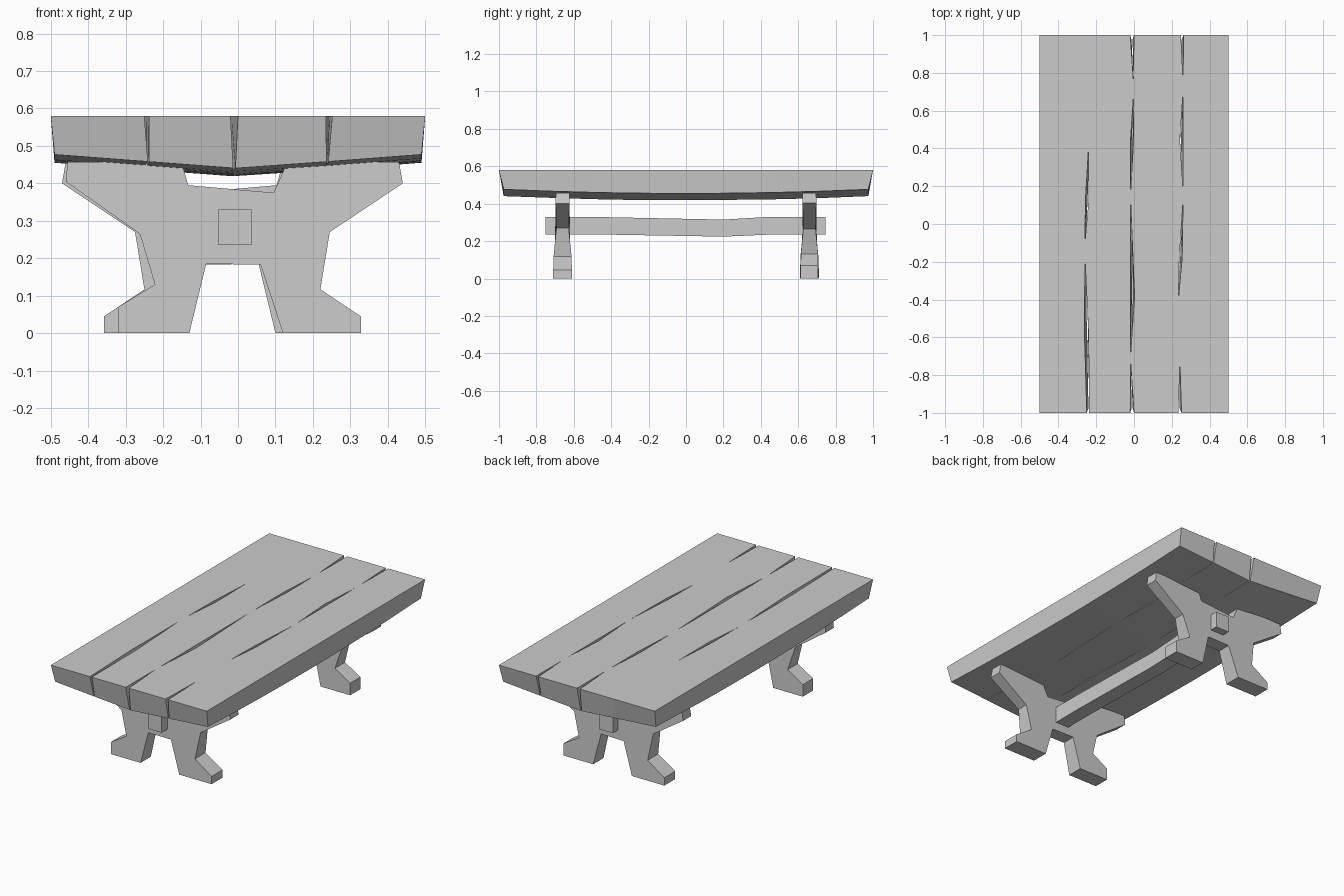
import bpy, bmesh

if "Cube" in bpy.data.objects:
    bpy.data.objects.remove(bpy.data.objects["Cube"])


def finish(bm, name):
    bmesh.ops.recalc_face_normals(bm, faces=bm.faces)
    me = bpy.data.meshes.new(name)
    bm.to_mesh(me)
    bm.free()
    ob = bpy.data.objects.new(name, me)
    bpy.context.collection.objects.link(ob)
    return ob


def loft(rings, name):
    """Join closed rings of equal size and cap both ends."""
    bm = bmesh.new()
    vs = [[bm.verts.new(p) for p in r] for r in rings]
    n = len(vs[0])
    for a, b in zip(vs, vs[1:]):
        for i in range(n):
            j = (i + 1) % n
            bm.faces.new((a[i], a[j], b[j], b[i]))
    bm.faces.new(vs[0])
    bm.faces.new(vs[-1])
    return finish(bm, name)


# Seams between planks: (y, left edge x, right edge x); a crack is where they differ
seams = [
    [(-1, -.5, -.5), (1, -.5, -.5)],
    [(-1, -.25, -.238), (-.6, -.262, -.24), (-.17, -.26, -.26), (-.1, -.26, -.26),
     (.13, -.257, -.24), (.42, -.24, -.24), (1, -.24, -.24)],
    [(-1, -.02, 0), (-.73, -.018, -.018), (-.69, -.018, -.018), (-.38, -.018, .003),
     (.12, -.018, -.018), (.17, -.018, -.018), (.45, -.018, -.002), (.69, -.002, -.002),
     (.74, -.002, -.002), (1, -.02, -.001)],
    [(-1, .235, .252), (-.73, .243, .243), (-.40, .235, .235), (-.18, .24, .255),
     (.13, .26, .26), (.17, .26, .26), (.45, .243, .26), (.70, .26, .26),
     (.75, .26, .26), (1, .248, .262)],
    [(-1, .5, .5), (1, .5, .5)],
]


def seam_at(seam, y):
    for (y0, a0, b0), (y1, a1, b1) in zip(seam, seam[1:]):
        if y <= y1:
            t = (y - y0) / (y1 - y0)
            return a0 + (a1 - a0) * t, b0 + (b1 - b0) * t


def under(x, y):
    """Point of the bowed underside below (x, y)."""
    return (x * .98, y * .975, .418 + .037 * abs(x) / .5 + .022 * y * y)


# Table top planks
for k in range(4):
    left, right = seams[k], seams[k + 1]
    ys = sorted({p[0] for p in left + right} | {-.5, 0, .5})
    rings = []
    for y in ys:
        l0, x0 = seam_at(left, y)
        x1, r1 = seam_at(right, y)
        # cracks narrow towards the underside
        b0 = x0 - (x0 - l0) * .35
        b1 = x1 + (r1 - x1) * .35
        rings.append([(x0, y, .58), (x1, y, .58), under(b1, y), under(b0, y)])
    loft(rings, f"top_plank_{k + 1}")

# Trestle outline: (x, z, half thickness)
outline = [
    (-.32, 0, .047), (-.13, 0, .047), (-.085, .185, .04), (.06, .183, .04),
    (.12, 0, .05), (.328, 0, .05), (.328, .045, .05), (.22, .117, .048),
    (.245, .27, .033), (.44, .40, .037), (.43, .457, .036), (.13, .457, .036),
    (.12, .43, .036), (.095, .375, .038), (-.133, .395, .038), (-.143, .43, .036),
    (-.15, .457, .036), (-.455, .457, .036), (-.46, .405, .037), (-.262, .265, .033),
    (-.222, .13, .046), (-.32, .07, .047),
]


# The back trestle is the front one turned half around, slightly offset
for name, s, dx in (("front_trestle", 1, 0), ("back_trestle", -1, -.03)):
    loft([[(s * x + dx, s * (-.66 + e * h), z) for x, z, h in outline]
          for e in (-1, 1)], name)

# Sagging stretcher beam through both trestles
beam = [(-.75, .235, .33), (-.43, .235, .328), (.2, .224, .315), (.45, .235, .33), (.745, .235, .33)]
loft([[(-.052, y, a), (.036, y, a), (.036, y, b), (-.052, y, b)] for y, a, b in beam],
     "stretcher_beam")
